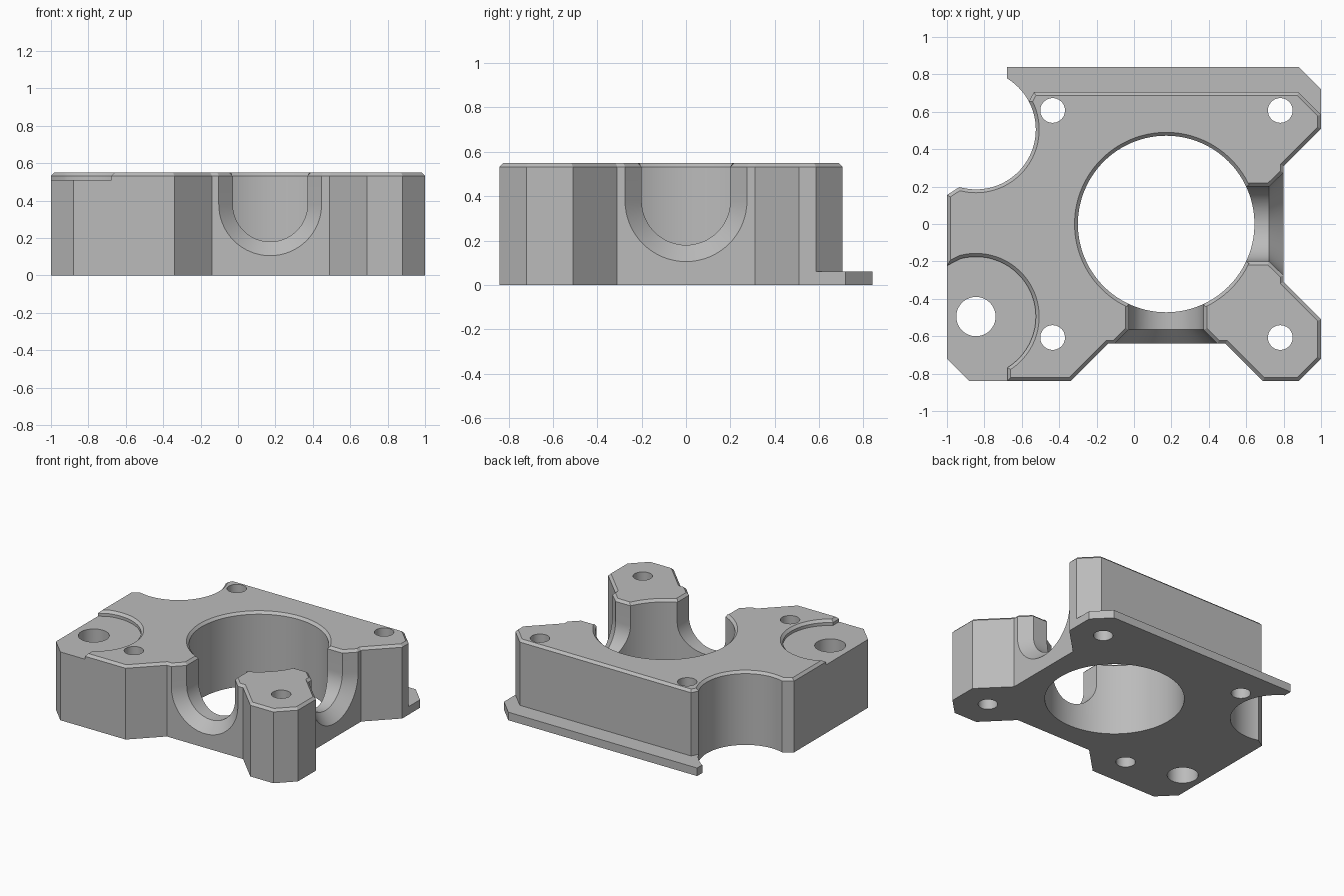
import bpy
import bmesh
from math import sin, cos, pi

cube = bpy.data.objects.get("Cube")
if cube:
    bpy.data.objects.remove(cube, do_unlink=True)

TOP = 0.55
CHAMFER = 0.018
BORE_X = 0.172

grey = bpy.data.materials.new("plain grey")
grey.use_nodes = True
colour = (0.5, 0.5, 0.5, 1)
grey.diffuse_color = colour
grey.node_tree.nodes["Principled BSDF"].inputs["Base Color"].default_value = colour


def loft(name, rings):
    """Skin a closed solid through equal-length rings of points."""
    bm = bmesh.new()
    loops = [[bm.verts.new(p) for p in ring] for ring in rings]
    for a, b in zip(loops, loops[1:]):
        for i in range(len(a)):
            j = (i + 1) % len(a)
            bm.faces.new((a[i], a[j], b[j], b[i]))
    bm.faces.new(loops[0])
    bm.faces.new(loops[-1])
    bmesh.ops.recalc_face_normals(bm, faces=bm.faces)
    mesh = bpy.data.meshes.new(name)
    bm.to_mesh(mesh)
    bm.free()
    obj = bpy.data.objects.new(name, mesh)
    bpy.context.collection.objects.link(obj)
    return obj


def prism(name, outline, z0, z1):
    return loft(name, [[(x, y, z) for x, y in outline] for z in (z0, z1)])


def cylinder(name, x, y, r, z0=-0.1, z1=1, n=96):
    ring = [(x + r * cos(2 * pi * i / n), y + r * sin(2 * pi * i / n)) for i in range(n)]
    return prism(name, ring, z0, z1)


def cut(target, cutter):
    """Subtract the cutter and throw it away."""
    cutter.hide_render = True
    mod = target.modifiers.new("cut", "BOOLEAN")
    mod.operation = "DIFFERENCE"
    mod.solver = "EXACT"
    mod.object = cutter
    bpy.context.view_layer.objects.active = target
    bpy.ops.object.modifier_apply(modifier=mod.name)
    bpy.data.objects.remove(cutter, do_unlink=True)


def slot(name, start, face, place):
    """U-shaped channel that flares out at the outer face."""
    rings = []
    flare = face - start
    for d, r in ((0, 0.2), (start, 0.2), (face + flare, 0.35)):
        arc = [(r * cos(pi + pi * i / 32), 0.38 + r * sin(pi + pi * i / 32)) for i in range(33)]
        rings.append([place(u, d, z) for u, z in [(-r, 1)] + arc + [(r, 1)]])
    return loft(name, rings)


# Body with the base flange depth included
block = prism("mount_block", [
    (-0.88, -0.84), (-0.34, -0.84), (-0.14, -0.64), (0.49, -0.64), (0.69, -0.84),
    (0.88, -0.84), (1, -0.72), (1, -0.51), (0.8, -0.31), (0.8, 0.31), (1, 0.51),
    (1, 0.72), (0.88, 0.84), (-0.68, 0.84), (-0.68, 0.5), (-0.93, 0.2), (-1, 0.155),
    (-1, -0.72)], 0, TOP)

# Step above the back flange
cut(block, prism("flange_step", [
    (-0.9, 1), (-0.9, 0.55), (-0.62, 0.55), (-0.535, 0.705), (0.88, 0.705),
    (1.1, 0.485), (1.2, 1)], 0.06, 1))

# Round side notch, main bore and the two flared slots
cut(block, cylinder("side_notch", -0.845, 0.505, 0.32))
cut(block, cylinder("main_bore", BORE_X, 0, 0.472, n=128))
cut(block, slot("front_slot", 0.565, 0.64, lambda u, d, z: (BORE_X + u, -d, z)))
cut(block, slot("right_slot", 0.55, 0.628, lambda u, d, z: (BORE_X + d, u, z)))

# Shallow pocket at the front corner: round, with straight run-outs
cx, cy, r = -0.845, -0.495, 0.32
arc = [(cx + r * cos(a), cy + r * sin(a))
       for a in (-1.02 + i * (1.84 + 1.02) / 48 for i in range(49))]
cut(block, prism("corner_pocket",
                 arc + [(-1.07, -0.26), (-1.07, -0.9), (arc[0][0], -0.9)], 0.51, 1))

# Chamfer all round the top rim
bm = bmesh.new()
bm.from_mesh(block.data)
bmesh.ops.remove_doubles(bm, verts=bm.verts, dist=0.0005)
bmesh.ops.dissolve_limit(bm, angle_limit=0.01, verts=bm.verts, edges=bm.edges)


def is_top(face):
    return all(v.co.z > TOP - 0.001 for v in face.verts)


rim = [e for e in bm.edges if sum(is_top(f) for f in e.link_faces) == 1]
bmesh.ops.bevel(bm, geom=rim, offset=CHAMFER, offset_type="OFFSET", segments=1,
                profile=0.5, affect="EDGES", clamp_overlap=False)
bm.to_mesh(block.data)
bm.free()

# Screw holes and the larger pocket hole
for x in (-0.435, 0.782):
    for y in (-0.607, 0.607):
        cut(block, cylinder("screw_hole", x, y, 0.066, n=48))
cut(block, cylinder("pocket_hole", cx, cy, 0.105, n=64))

# Finish
block.data.materials.clear()
block.data.materials.append(grey)
for face in block.data.polygons:
    face.material_index = 0
bpy.ops.object.select_all(action="DESELECT")
block.select_set(True)
bpy.context.view_layer.objects.active = block
bpy.ops.object.shade_smooth_by_angle(angle=pi / 6)
